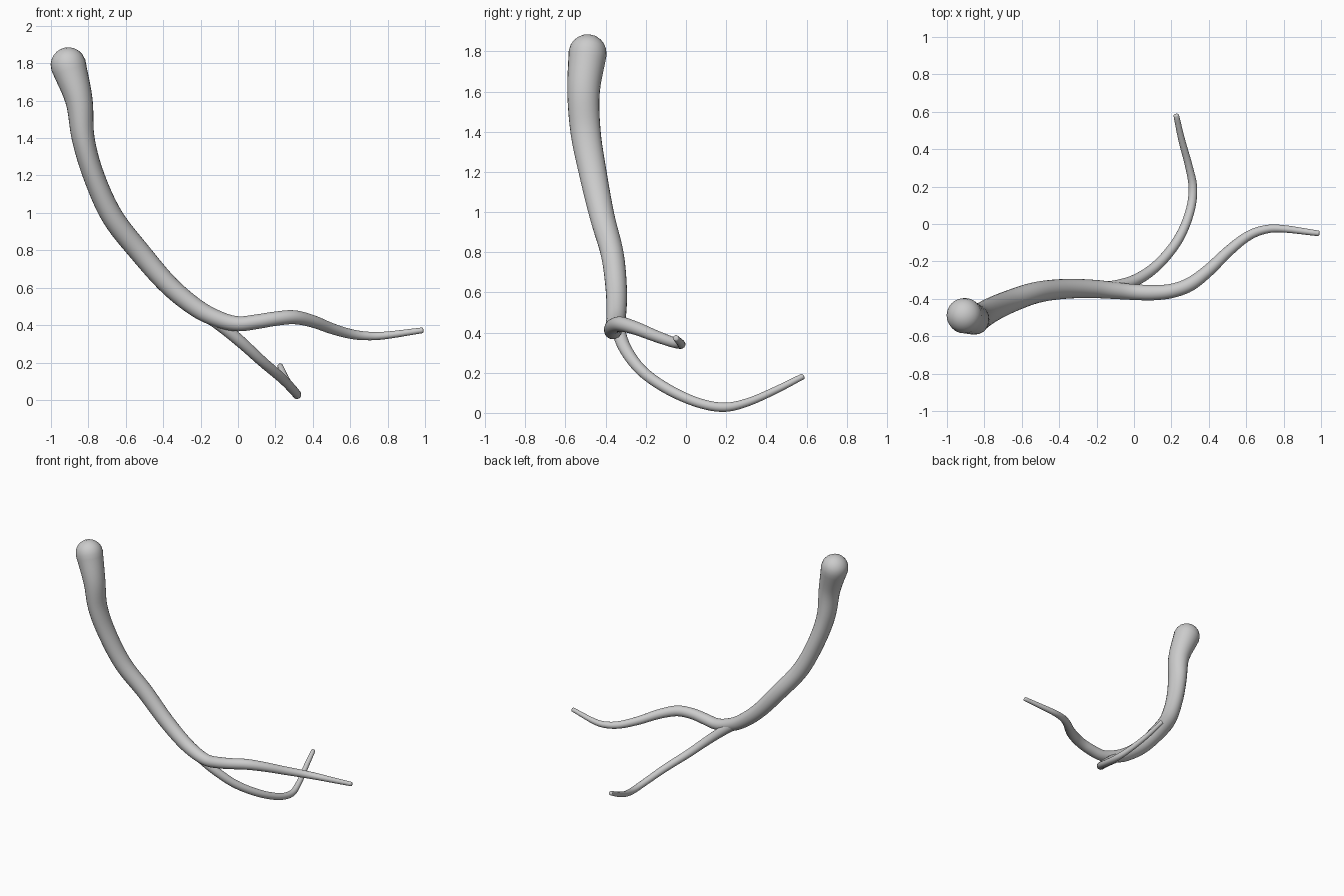
import bpy, bmesh, math
from mathutils import Vector

SIDES, STEPS = 24, 6


def spline(pts):
    # Catmull-Rom samples through control rows of any length
    rows = [Vector(p) for p in pts]
    rows = [rows[0] * 2 - rows[1]] + rows + [rows[-1] * 2 - rows[-2]]
    out = []
    for i in range(1, len(rows) - 2):
        a, b, c, d = rows[i - 1:i + 3]
        for k in range(STEPS):
            t = k / STEPS
            out.append(0.5 * (2 * b + (c - a) * t + (2 * a - 5 * b + 4 * c - d) * t ** 2
                              + (3 * b - a - 3 * c + d) * t ** 3))
    out.append(rows[-2])
    return out


def tube(name, pts, ref, start_cap, end_cap):
    # rows: x, y, z, radius across path plane, radius along ref axis
    s = spline(pts)
    pos = [Vector(v[:3]) for v in s]
    n = len(s)
    bm = bmesh.new()
    rings = []

    def ring(c, t, r1, r2):
        u = (ref - t * ref.dot(t)).normalized()
        w = t.cross(u)
        rings.append([bm.verts.new(c + w * (r1 * math.cos(a)) + u * (r2 * math.sin(a)))
                      for a in (2 * math.pi * k / SIDES for k in range(SIDES))])

    tan = [(pos[min(i + 1, n - 1)] - pos[max(i - 1, 0)]).normalized() for i in range(n)]
    # rounded start, body, rounded end
    angles = [math.radians(a) for a in (10, 25, 40, 55, 70)]
    for a in angles:
        ring(pos[0] - tan[0] * (s[0][3] * start_cap * math.cos(a)), tan[0],
             s[0][3] * math.sin(a), s[0][4] * math.sin(a))
    for i in range(n):
        ring(pos[i], tan[i], s[i][3], s[i][4])
    for a in reversed(angles):
        ring(pos[-1] + tan[-1] * (s[-1][3] * end_cap * math.cos(a)), tan[-1],
             s[-1][3] * math.sin(a), s[-1][4] * math.sin(a))
    for r, q in zip(rings, rings[1:]):
        for k in range(SIDES):
            j = (k + 1) % SIDES
            bm.faces.new((r[k], r[j], q[j], q[k]))
    bm.faces.new(rings[0][::-1])
    bm.faces.new(rings[-1])
    bmesh.ops.recalc_face_normals(bm, faces=bm.faces)
    for f in bm.faces:
        f.smooth = True
    me = bpy.data.meshes.new(name)
    bm.to_mesh(me)
    bm.free()
    ob = bpy.data.objects.new(name, me)
    bpy.context.collection.objects.link(ob)


# thick stem flowing into the long side branch
tube("main_stem", [
    (-0.907, -0.490, 1.790, .095, .095),
    (-0.850, -0.510, 1.600, .073, .081),
    (-0.828, -0.500, 1.400, .061, .075),
    (-0.772, -0.465, 1.200, .057, .069),
    (-0.672, -0.418, 0.980, .058, .062),
    (-0.525, -0.367, 0.790, .057, .057),
    (-0.370, -0.347, 0.613, .053, .053),
    (-0.220, -0.347, 0.490, .049, .049),
    (-0.100, -0.356, 0.430, .044, .045),
    (0.000, -0.364, 0.407, .040, .042),
    (0.100, -0.367, 0.418, .039, .041),
    (0.200, -0.358, 0.434, .038, .038),
    (0.300, -0.322, 0.442, .037, .037),
    (0.400, -0.246, 0.420, .033, .033),
    (0.500, -0.150, 0.382, .029, .029),
    (0.600, -0.070, 0.353, .026, .026),
    (0.690, -0.032, 0.342, .023, .023),
    (0.790, -0.025, 0.345, .020, .020),
    (0.985, -0.050, 0.372, .015, .015),
], Vector((0, 1, 0)), 1.0, 0.5)

# thinner branch that dips down and curls to the back
tube("back_branch", [
    (-0.200, -0.345, 0.475, .036, .036),
    (-0.100, -0.335, 0.405, .034, .034),
    (0.015, -0.297, 0.310, .031, .031),
    (0.130, -0.215, 0.205, .028, .028),
    (0.235, -0.085, 0.115, .026, .026),
    (0.297, 0.060, 0.051, .024, .024),
    (0.315, 0.190, 0.028, .023, .023),
    (0.293, 0.310, 0.054, .020, .020),
    (0.255, 0.450, 0.115, .018, .018),
    (0.226, 0.580, 0.181, .015, .015),
], Vector((0, 0, 1)), 0.5, 0.5)
